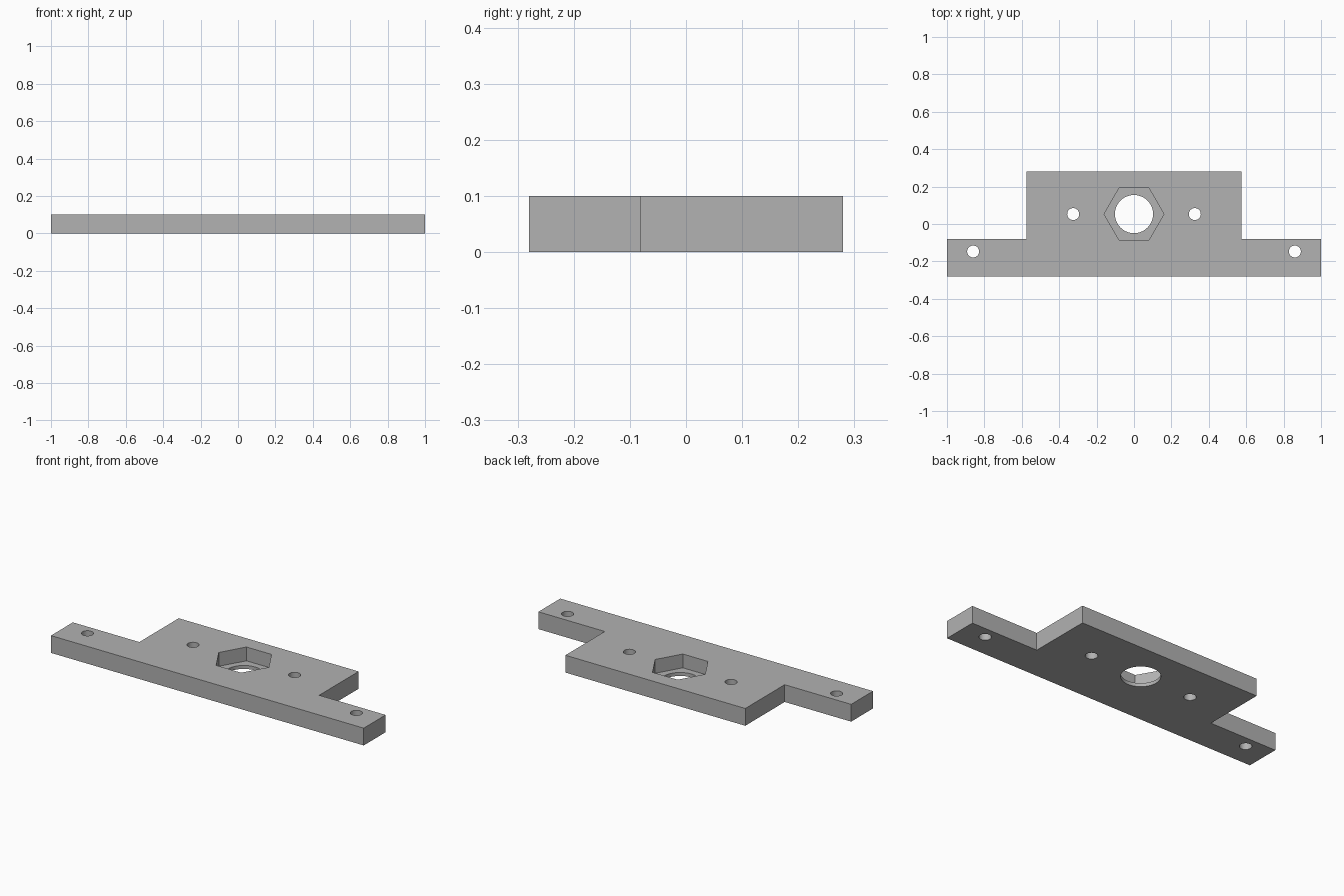
import bpy
import bmesh
import math

cube = bpy.data.objects.get("Cube")
if cube:
    bpy.data.objects.remove(cube, do_unlink=True)

THICK = 0.10
FLOOR = 0.02       # material left under the nut pocket
CENTRE_Y = 0.053   # line of the bore and inner holes

grey = bpy.data.materials.new("plain grey")
grey.use_nodes = True
colour = (0.445, 0.445, 0.445, 1)
grey.diffuse_color = colour
grey.node_tree.nodes["Principled BSDF"].inputs["Base Color"].default_value = colour


def prism(name, outline, z0, z1):
    """Extrude a flat outline from z0 up to z1."""
    bm = bmesh.new()
    face = bm.faces.new([bm.verts.new((x, y, z0)) for x, y in outline])
    top = bmesh.ops.extrude_face_region(bm, geom=[face])["geom"]
    verts = [v for v in top if isinstance(v, bmesh.types.BMVert)]
    bmesh.ops.translate(bm, verts=verts, vec=(0, 0, z1 - z0))
    bmesh.ops.recalc_face_normals(bm, faces=bm.faces)
    mesh = bpy.data.meshes.new(name)
    bm.to_mesh(mesh)
    bm.free()
    mesh.materials.append(grey)
    obj = bpy.data.objects.new(name, mesh)
    bpy.context.collection.objects.link(obj)
    return obj


def ring(x, y, radius, sides):
    steps = [2 * math.pi * i / sides for i in range(sides)]
    return [(x + radius * math.cos(a), y + radius * math.sin(a)) for a in steps]


# Plate: wide body with a thin ear on each side
half = [(1, -0.28), (1, -0.08), (0.575, -0.08), (0.575, 0.28)]
plate = prism("mounting_plate", half + [(-x, y) for x, y in reversed(half)], 0, THICK)

# Cutters: nut pocket, centre bore and four screw holes
cutters = [
    prism("nut_pocket_cutter", ring(0, CENTRE_Y, 0.16, 6), FLOOR, THICK + 0.1),
    prism("bore_cutter", ring(0, CENTRE_Y, 0.102, 64), -0.1, THICK + 0.1),
]
for side in (-1, 1):
    for x, y in ((0.325, CENTRE_Y), (0.86, -0.147)):
        cutters.append(prism("screw_hole_cutter", ring(side * x, y, 0.032, 32), -0.1, THICK + 0.1))

bpy.context.view_layer.objects.active = plate
for cutter in cutters:
    cutter.hide_render = True
    cut = plate.modifiers.new(cutter.name, 'BOOLEAN')
    cut.operation = 'DIFFERENCE'
    cut.solver = 'EXACT'
    cut.object = cutter
    bpy.ops.object.modifier_apply(modifier=cut.name)
    bpy.data.objects.remove(cutter, do_unlink=True)

# Round hole walls, crisp edges elsewhere
bpy.ops.object.select_all(action='DESELECT')
plate.select_set(True)
bpy.ops.object.shade_smooth_by_angle(angle=math.radians(30))
